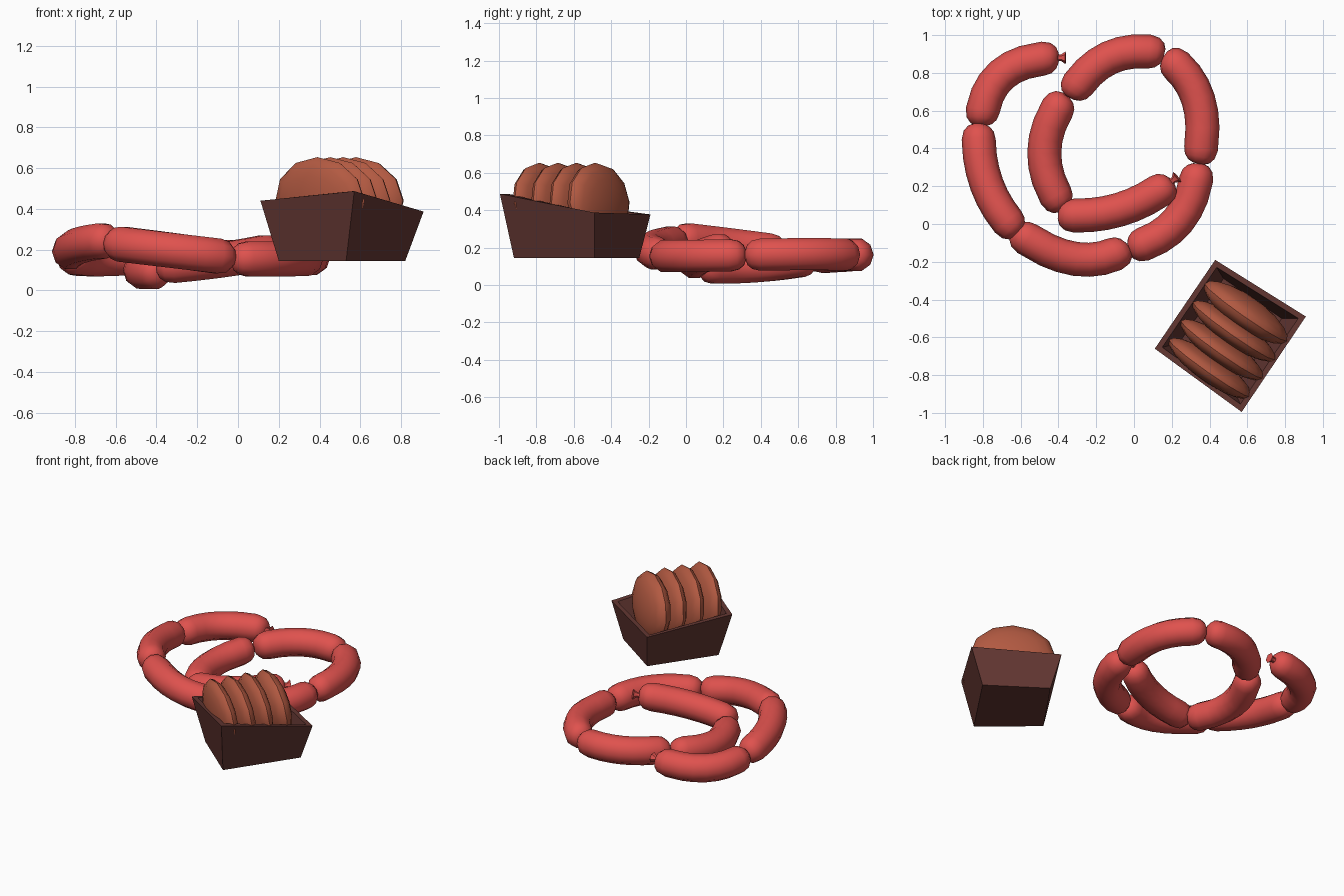
import bpy, bmesh, math
from mathutils import Vector, Matrix

if "Cube" in bpy.data.objects:
    bpy.data.objects.remove(bpy.data.objects["Cube"])


def material(name, rgb):
    m = bpy.data.materials.new(name)
    m.diffuse_color = (*rgb, 1)
    m.use_nodes = True
    m.node_tree.nodes["Principled BSDF"].inputs["Base Color"].default_value = m.diffuse_color
    return m


RED = material("sausage red", (0.74, 0.084, 0.076))
CRUST = material("bread brown", (0.45, 0.102, 0.054))
WOOD = material("dark wood", (0.122, 0.037, 0.031))


def add_object(name, bm, mat, smooth=None):
    bmesh.ops.recalc_face_normals(bm, faces=bm.faces)
    me = bpy.data.meshes.new(name)
    bm.to_mesh(me)
    bm.free()
    me.materials.append(mat)
    ob = bpy.data.objects.new(name, me)
    bpy.context.collection.objects.link(ob)
    if smooth:
        bpy.ops.object.select_all(action='DESELECT')
        ob.select_set(True)
        bpy.context.view_layer.objects.active = ob
        bpy.ops.object.shade_smooth_by_angle(angle=math.radians(smooth))
    return ob


def tube(name, rings, sides=10):
    """Closed tube from (centre, tangent, radius) rings."""
    bm = bmesh.new()
    loops = []
    for c, t, r in rings:
        t = t.normalized()
        side = t.cross(Vector((0, 0, 1))).normalized()
        up = side.cross(t)
        loops.append([bm.verts.new(c + r * (side * math.cos(a) + up * math.sin(a)))
                      for a in (2 * math.pi * i / sides for i in range(sides))])
    for a, b in zip(loops, loops[1:]):
        for i in range(sides):
            j = (i + 1) % sides
            bm.faces.new((a[i], a[j], b[j], b[i]))
    bm.faces.new(loops[0])
    bm.faces.new(loops[-1])
    return add_object(name, bm, RED, 50)


CAP = [(0, 0.028), (0.012, 0.057), (0.04, 0.08), (0.085, 0.09)]


def sausage(name, start, mid, end):
    s, m, e = Vector(start), Vector(mid), Vector(end)
    k = 2 * m - (s + e) / 2                       # control point of the arc
    pos = lambda t: s * (1 - t) ** 2 + k * 2 * t * (1 - t) + e * t * t
    tan = lambda t: (k - s) * (1 - t) + (e - k) * t
    ls, le = 2 * (k - s).length, 2 * (e - k).length
    steps = [(d / ls, r) for d, r in CAP]
    steps += [(t, 0.09) for t in (0.26, 0.38, 0.5, 0.62, 0.74)]
    steps += [(1 - d / le, r) for d, r in reversed(CAP)]
    tube(name, [(pos(t), tan(t), r) for t, r in steps])
    return (s, (s - k).normalized()), (e, (e - k).normalized())


def knot(name, tip):
    p, d = tip
    tube(name, [(p + d * x, d, r) for x, r in ((-0.01, 0.022), (0.012, 0.016), (0.038, 0.034))], 6)


# Chain of sausages, each an arc through start, middle and end
chain = [
    ((-0.40, 0.88, 0.17), (-0.70, 0.79, 0.155), (-0.81, 0.52, 0.17)),
    ((-0.82, 0.53, 0.18), (-0.78, 0.21, 0.22), (-0.61, -0.05, 0.25)),
    ((-0.635, -0.03, 0.235), (-0.31, -0.185, 0.195), (-0.03, -0.12, 0.16)),
    ((-0.03, -0.13, 0.155), (0.235, 0.02, 0.155), (0.34, 0.32, 0.16)),
    ((0.34, 0.32, 0.16), (0.34, 0.66, 0.165), (0.16, 0.89, 0.16)),
    ((0.16, 0.90, 0.16), (-0.13, 0.88, 0.16), (-0.34, 0.67, 0.145)),
    ((-0.36, 0.68, 0.14), (-0.475, 0.38, 0.10), (-0.37, 0.08, 0.095)),
    ((-0.40, 0.05, 0.115), (-0.08, 0.075, 0.15), (0.20, 0.225, 0.20)),
]
tips = [sausage(f"sausage_{i + 1}", *c) for i, c in enumerate(chain)]
knot("knot_start", tips[0][0])
knot("knot_end", tips[-1][1])

# Open tapered box with a slanted rim: left, front, right, back corners
rim = [Vector(p) for p in ((0.11, -0.66, 0.44), (0.57, -0.995, 0.487),
                           (0.91, -0.49, 0.387), (0.43, -0.19, 0.377))]
base = [Vector(p) for p in ((0.20, -0.64, 0.145), (0.53, -0.92, 0.145),
                            (0.82, -0.49, 0.145), (0.47, -0.25, 0.145))]


def inset(loop, f, dz):
    c = sum(loop, Vector()) / 4
    return [Vector((*(c + (p - c) * f).xy, p.z + dz)) for p in loop]


bm = bmesh.new()
loops = [[bm.verts.new(p) for p in l]
         for l in (base, rim, inset(rim, 0.9, 0), inset(base, 0.88, 0.04))]
for a, b in zip(loops, loops[1:]):
    for i in range(4):
        j = (i + 1) % 4
        bm.faces.new((a[i], a[j], b[j], b[i]))
bm.faces.new(loops[0])
bm.faces.new(loops[-1])
add_object("bread_box", bm, WOOD)

# Four rounded bread slices standing in the box
for i in range(4):
    bm = bmesh.new()
    bmesh.ops.create_uvsphere(bm, u_segments=12, v_segments=10, radius=1)
    thick = 0.085 if i == 3 else 0.07
    # sphere poles point along the stacking direction
    shape = Matrix.Diagonal((0.265, thick, 0.215, 1)) @ Matrix.Rotation(math.pi / 2, 4, 'X')
    lean = Matrix.Rotation(math.radians(6), 4, 'X')
    place = Matrix.Translation((0.402 + 0.063 * i, -0.765 + 0.099 * i, 0.44))
    bm.transform(place @ Matrix.Rotation(math.radians(-35), 4, 'Z') @ lean @ shape)
    add_object(f"bread_slice_{i + 1}", bm, CRUST, 40)
